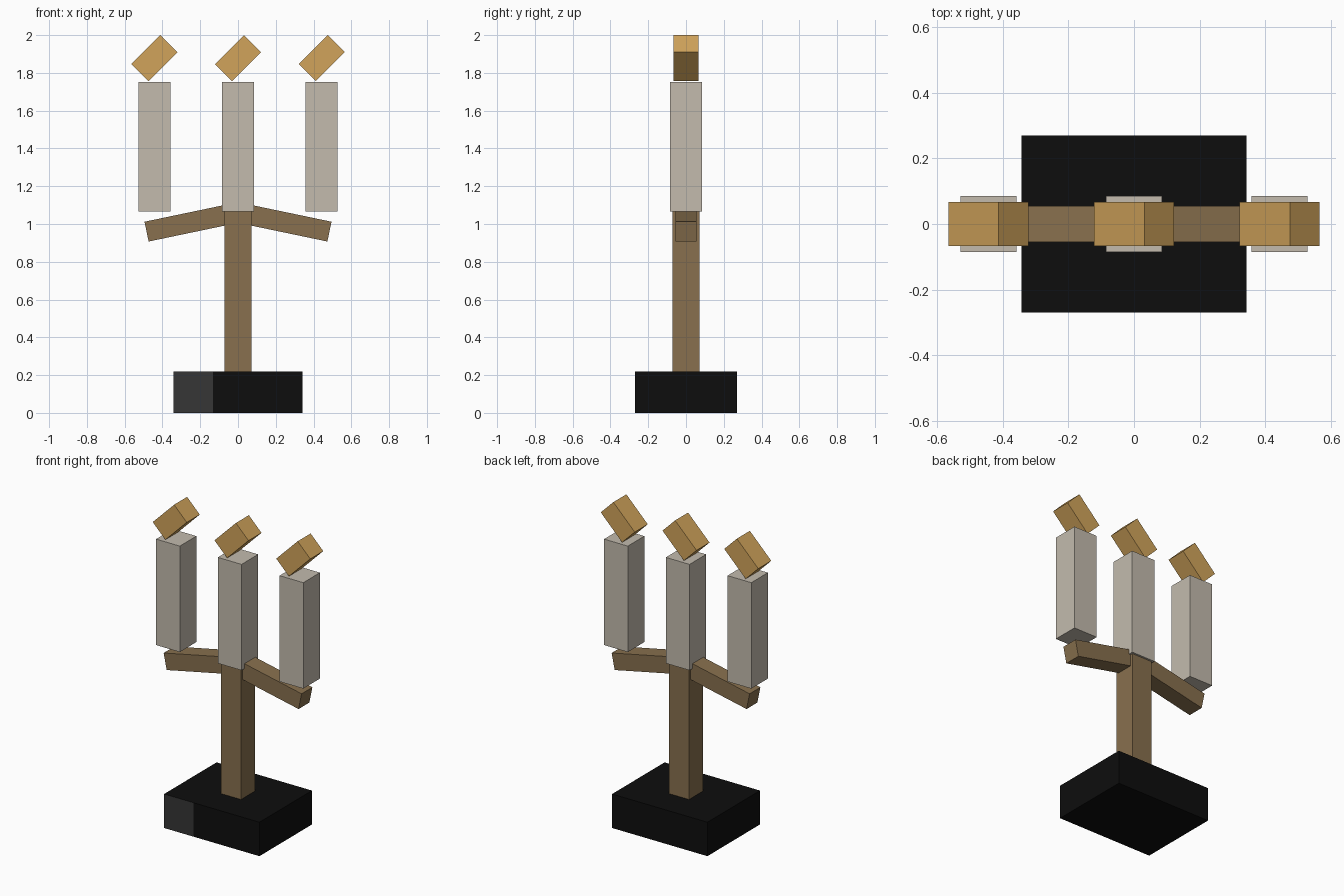
import bpy, bmesh, math
from mathutils import Matrix, Vector

if "Cube" in bpy.data.objects:
    bpy.data.objects.remove(bpy.data.objects["Cube"])


def material(name, rgb):
    """Flat colour from 0-255 sRGB values."""
    lin = [((c / 255 + 0.055) / 1.055) ** 2.4 if c > 10 else c / 255 / 12.92 for c in rgb]
    m = bpy.data.materials.new(name)
    m.diffuse_color = (*lin, 1)
    m.use_nodes = True
    m.node_tree.nodes["Principled BSDF"].inputs["Base Color"].default_value = m.diffuse_color
    return m


black = material("black", (13, 13, 13))
grey = material("dark grey", (54, 54, 54))
wood = material("brown", (136, 112, 78))
wax = material("wax", (195, 187, 174))
fire = material("flame orange", (209, 164, 91))


def box(name, size, centre, mat, tilt=0.0):
    """Box with a tilt in degrees about the y axis."""
    bm = bmesh.new()
    bmesh.ops.create_cube(bm, size=1, matrix=Matrix.Diagonal((*size, 1)))
    me = bpy.data.meshes.new(name)
    bm.to_mesh(me)
    bm.free()
    me.materials.append(mat)
    ob = bpy.data.objects.new(name, me)
    ob.location = centre
    ob.rotation_euler.y = math.radians(tilt)
    bpy.context.collection.objects.link(ob)
    return ob


# Base, with a grey section at the left of its front face
base = box("base", (0.684, 0.538, 0.22), (0, 0, 0.11), black)
base.data.materials.append(grey)
bm = bmesh.new()
bm.from_mesh(base.data)
bmesh.ops.bisect_plane(bm, geom=bm.verts[:] + bm.edges[:] + bm.faces[:],
                       plane_co=Vector((-0.132, 0, 0)), plane_no=Vector((1, 0, 0)))
bm.normal_update()
for f in bm.faces:
    if f.normal.y < -0.9 and f.calc_center_median().x < -0.132:
        f.material_index = 1
bm.to_mesh(base.data)
bm.free()

# Stem
box("stem", (0.144, 0.144, 0.866), (0, 0, 0.643), wood)

# Drooping arms, mirrored left and right
angle = math.radians(11.8)
length, thick = 0.46, 0.107
for side, label in ((-1, "left"), (1, "right")):
    # centre worked back from the outer top corner
    x = 0.495 - length / 2 * math.cos(angle) - thick / 2 * math.sin(angle)
    z = 1.012 + length / 2 * math.sin(angle) - thick / 2 * math.cos(angle)
    box(label + "_arm", (length, 0.11, thick), (side * x, 0, z), wood, side * 11.8)

# Candles and flames, all flames leaning the same way
for x, label in ((-0.443, "left"), (0, "middle"), (0.443, "right")):
    box(label + "_candle", (0.17, 0.17, 0.687), (x, 0, 1.4095), wax)
    box(label + "_flame", (0.217, 0.133, 0.128), (x, 0, 1.878), fire, -45)
